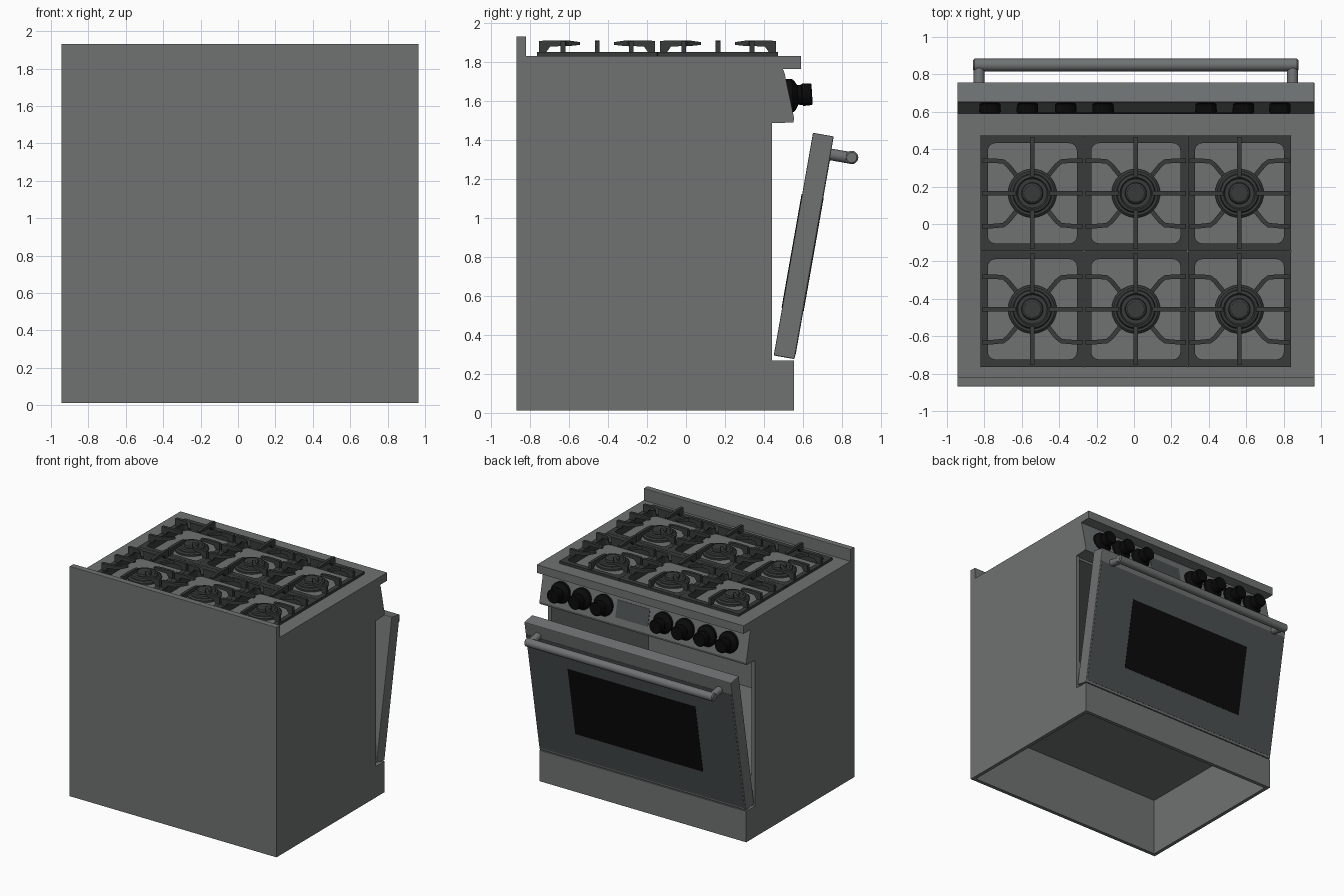
import bpy, bmesh, math
from mathutils import Matrix, Vector

if "Cube" in bpy.data.objects:
    bpy.data.objects.remove(bpy.data.objects["Cube"])

CX = 0.01            # centre line of the range
XL, XR = -0.945, 0.965
WELL = 1.785         # height of the cooktop well


def material(name, r, g, b):
    m = bpy.data.materials.new(name)
    m.diffuse_color = (r, g, b, 1)
    m.use_nodes = True
    m.node_tree.nodes["Principled BSDF"].inputs["Base Color"].default_value = m.diffuse_color
    return m


STEEL = material("dark_steel", 0.16, 0.17, 0.17)
IRON = material("cast_iron", 0.04, 0.043, 0.043)
BLACK = material("black", 0.003, 0.003, 0.003)
ENAMEL = material("door_enamel", 0.07, 0.08, 0.08)


def finish(bm, name, mat, bevel=0, smooth=False):
    bmesh.ops.recalc_face_normals(bm, faces=bm.faces)
    me = bpy.data.meshes.new(name)
    bm.to_mesh(me)
    bm.free()
    ob = bpy.data.objects.new(name, me)
    bpy.context.collection.objects.link(ob)
    me.materials.append(mat)
    if bevel:
        mod = ob.modifiers.new("edge", 'BEVEL')
        mod.width, mod.segments = bevel, 2
    if smooth:
        bpy.ops.object.select_all(action='DESELECT')
        ob.select_set(True)
        bpy.context.view_layer.objects.active = ob
        bpy.ops.object.shade_smooth_by_angle(angle=math.radians(35))
    return ob


def box(name, x, y, z, mat=STEEL, bevel=0, matrix=None):
    bm = bmesh.new()
    bmesh.ops.create_cube(bm, size=1)
    for v in bm.verts:
        v.co = Vector([(r[0] + r[1]) / 2 + c * (r[1] - r[0]) for r, c in zip((x, y, z), v.co)])
    if matrix:
        bm.transform(matrix)
    return finish(bm, name, mat, bevel)


def prism(name, yz, x0, x1, mat=STEEL):
    # side profile extruded across the width
    bm = bmesh.new()
    f = bm.faces.new([bm.verts.new((x0, y, z)) for y, z in yz])
    ext = bmesh.ops.extrude_face_region(bm, geom=[f])["geom"]
    bmesh.ops.translate(bm, vec=(x1 - x0, 0, 0), verts=[g for g in ext if isinstance(g, bmesh.types.BMVert)])
    return finish(bm, name, mat)


def bridge(bm, loops, closed=False):
    n = len(loops[0])
    for a, b in zip(loops, loops[1:] + (loops[:1] if closed else [])):
        for i in range(n):
            bm.faces.new((a[i], a[(i + 1) % n], b[(i + 1) % n], b[i]))
    if not closed:
        bm.faces.new(loops[0])
        bm.faces.new(loops[-1])


def lathe(name, profile, matrix, mat, n=32):
    # (radius, height) profile turned about local z
    bm = bmesh.new()
    bridge(bm, [[bm.verts.new((r * math.cos(2 * math.pi * i / n), r * math.sin(2 * math.pi * i / n), h))
                 for i in range(n)] for r, h in profile])
    bm.transform(matrix)
    return finish(bm, name, mat, 0, True)


def rounded_rect(hx, hy, r, n=5):
    pts = []
    for k, (sx, sy) in enumerate(((1, 1), (-1, 1), (-1, -1), (1, -1))):
        for i in range(n):
            a = math.pi / 2 * (k + i / (n - 1))
            pts.append((sx * (hx - r) + r * math.cos(a), sy * (hy - r) + r * math.sin(a)))
    return pts


def grate_frame(name, cx, cy):
    bm = bmesh.new()
    bridge(bm, [[bm.verts.new((cx + x, cy + y, z)) for x, y in rounded_rect(hx, hy, r)]
                for hx, hy, r, z in ((0.276, 0.309, 0.006, WELL), (0.276, 0.309, 0.006, 1.852),
                                     (0.238, 0.268, 0.04, 1.852), (0.238, 0.268, 0.04, WELL))], True)
    return finish(bm, name, IRON, 0, True)


def finger(bm, pts, w=0.012):
    # pts: (x, y, bottom z, top z) along the plan path of one grate arm
    rings = []
    for i, (x, y, z0, z1) in enumerate(pts):
        a, b = pts[max(i - 1, 0)], pts[min(i + 1, len(pts) - 1)]
        d = Vector((b[0] - a[0], b[1] - a[1])).normalized()
        px, py = -d.y * w, d.x * w
        rings.append([bm.verts.new(c) for c in ((x + px, y + py, z0), (x - px, y - py, z0),
                                                (x - px, y - py, z1), (x + px, y + py, z1))])
    bridge(bm, rings)


# cabinet shell, open underneath
box("left_side", (XL, XL + 0.03), (-0.87, 0.44), (0.012, 1.80))
box("right_side", (XR - 0.03, XR), (-0.87, 0.44), (0.012, 1.80))
box("back_panel", (XL, XR), (-0.87, -0.84), (0.012, 1.93))
box("backguard", (XL, XR), (-0.868, -0.82), (1.80, 1.932), bevel=0.004)

# oven cavity fills the shell between floor and ceiling
box("oven_sill", (XL + 0.02, XR - 0.02), (0.41, 0.44), (0.25, 0.52))
box("oven_floor", (XL + 0.02, XR - 0.02), (-0.85, 0.42), (0.50, 0.52))
box("oven_ceiling", (XL + 0.02, XR - 0.02), (-0.85, 0.43), (1.465, 1.488))

# bottom drawer front, hollow behind
prism("drawer_front", [(0.43, 0.27), (0.555, 0.27), (0.555, 0.012), (0.525, 0.012), (0.525, 0.245), (0.43, 0.245)],
      XL, XR)
for side, x in (("left", XL), ("right", XR - 0.03)):
    box("drawer_cheek_" + side, (x, x + 0.03), (0.43, 0.53), (0.012, 0.26))

# cooktop: rim around a shallow well
GX0, GX1, GY0, GY1 = CX - 0.83, CX + 0.83, -0.765, 0.472
for side, x, y in (("left", (XL, GX0), (GY0, GY1)), ("right", (GX1, XR), (GY0, GY1)),
                   ("back", (XL, XR), (-0.85, GY0))):
    box("cooktop_rim_" + side, x, y, (1.76, 1.832))
box("cooktop_rim_front", (XL, XR), (GY1, 0.59), (1.765, 1.832))
box("cooktop_well", (GX0, GX1), (GY0, GY1), (1.765, WELL))

# sloping control panel
prism("control_panel", [(0.42, 1.485), (0.55, 1.49), (0.555, 1.51), (0.505, 1.745), (0.49, 1.78), (0.42, 1.78)], XL, XR)
tilt = math.atan2(0.05, 0.235)
panel = Matrix.Translation((0, 0.529, 1.63)) @ Matrix.Rotation(tilt, 4, 'X')
box("display", (-0.03, 0.27), (-0.005, 0.004), (-0.07, 0.07), ENAMEL, matrix=panel)

# seven knobs, four on one side of the display and three on the other
for i, x in enumerate((-0.77, -0.57, -0.365, -0.165, 0.385, 0.585, 0.78)):
    m = Matrix.Translation((x, 0.529, 1.628)) @ Matrix.Rotation(-math.pi / 2 + tilt * 0.3, 4, 'X')
    lathe(f"knob_{i + 1}", [(0.085, -0.015), (0.085, 0.018), (0.075, 0.03), (0.05, 0.045), (0.052, 0.065),
                            (0.058, 0.07), (0.056, 0.112), (0.05, 0.118)], m, BLACK)

# oven door, ajar
door = Matrix.Translation((0, 0.505, 0.295)) @ Matrix.Rotation(math.radians(-10), 4, 'X')
T = 0.054
box("oven_door", (XL, XR), (-T, T), (-0.01, 1.15), STEEL, 0.006, door)
box("door_face", (XL + 0.01, XR - 0.01), (T - 0.01, T + 0.002), (0.01, 1.04), ENAMEL, 0, door)
box("door_window", (CX - 0.59, CX + 0.59), (T - 0.01, T + 0.004), (0.24, 0.83), BLACK, 0, door)
box("door_inner_window", (CX - 0.59, CX + 0.59), (-T - 0.003, -T + 0.01), (0.24, 0.83), BLACK, 0, door)

# door handle with two posts
bar = Matrix.Translation((CX, 0.85, 1.31)) @ Matrix.Rotation(math.pi / 2, 4, 'Y')
lathe("handle_bar", [(0.026, -0.87), (0.034, -0.862), (0.034, 0.862), (0.026, 0.87)], bar, STEEL, 20)
for side, x in (("left", CX - 0.838), ("right", CX + 0.838)):
    m = Matrix.Translation((x, 0.73, 1.328)) @ Matrix.Rotation(math.radians(-100), 4, 'X')
    lathe("handle_post_" + side, [(0.03, 0), (0.03, 0.12)], m, STEEL, 16)

# six burners with grates
for i, cx in enumerate((CX - 0.5535, CX, CX + 0.5535)):
    for j, cy in enumerate((-0.456, 0.164)):
        tag = f"{i + 1}_{j + 1}"
        lathe("burner_" + tag, [(0.13, 0), (0.13, 0.02), (0.118, 0.03), (0.105, 0.03), (0.1, 0.044),
                                (0.085, 0.05), (0.078, 0.04), (0.058, 0.04), (0.055, 0.058), (0.045, 0.065)],
              Matrix.Translation((cx, cy, WELL - 0.005)), IRON)
        grate_frame("grate_frame_" + tag, cx, cy)
        # four straight and four bent arms rising from the frame
        bm = bmesh.new()

        def arm(path):
            zs = [(1.845, 1.908), (1.845, 1.91), (1.88, 1.91)] + [(1.882, 1.91)] * (len(path) - 4) + [(1.888, 1.902)]
            finger(bm, [(cx + x, cy + y, *z) for (x, y), z in zip(path, zs)])

        for s in (-1, 1):
            arm([(0, s * d) for d in (0.298, 0.265, 0.24, 0.15, 0.09)])
            arm([(s * d, 0) for d in (0.268, 0.235, 0.21, 0.15, 0.09)])
            for t in (-1, 1):
                arm([(s * x, t * y) for x, y in ((0.268, 0.175), (0.235, 0.175), (0.21, 0.175),
                                                 (0.155, 0.17), (0.13, 0.15), (0.085, 0.095))])
        finish(bm, "grate_arms_" + tag, IRON)
